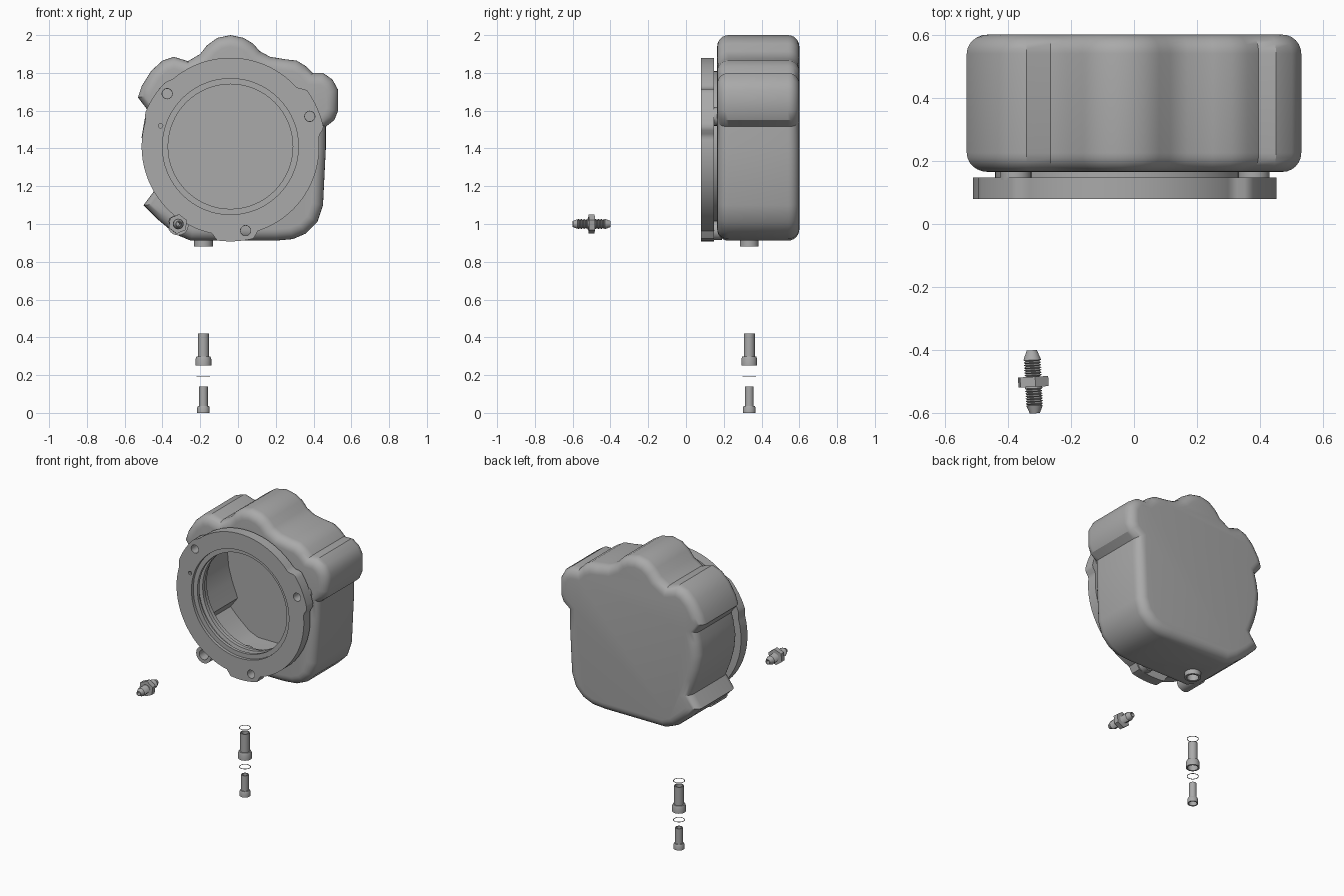
import bpy, bmesh, math
from mathutils import Vector

if "Cube" in bpy.data.objects:
    bpy.data.objects.remove(bpy.data.objects["Cube"])

grey = bpy.data.materials.new("plain grey")
grey.diffuse_color = (0.4, 0.4, 0.4, 1)
grey.use_nodes = True
grey.node_tree.nodes["Principled BSDF"].inputs["Base Color"].default_value = grey.diffuse_color


def make(name, verts, faces, loc=(0, 0, 0)):
    me = bpy.data.meshes.new(name)
    bm = bmesh.new()
    vs = [bm.verts.new(v) for v in verts]
    for f in faces:
        bm.faces.new([vs[i] for i in f])
    bmesh.ops.remove_doubles(bm, verts=bm.verts, dist=1e-5)
    bmesh.ops.recalc_face_normals(bm, faces=bm.faces)
    bm.to_mesh(me)
    bm.free()
    me.materials.append(grey)
    ob = bpy.data.objects.new(name, me)
    ob.location = loc
    bpy.context.collection.objects.link(ob)
    return ob


def lathe(name, prof, loc=(0, 0, 0), axis='Z', segs=32, phase=0.0):
    """Spin a closed (radius, height) profile around an axis."""
    n, verts, faces = len(prof), [], []
    for s in range(segs):
        a = phase + 2 * math.pi * s / segs
        for r, t in prof:
            c, d = r * math.cos(a), r * math.sin(a)
            verts.append((c, d, t) if axis == 'Z' else (c, t, d))
    for s in range(segs):
        for i in range(n):
            j, q = (i + 1) % n, (s + 1) % segs
            if prof[i][0] or prof[j][0]:
                faces.append((s * n + i, s * n + j, q * n + j, q * n + i))
    return make(name, verts, faces, loc)


def rod(name, r, t0, t1, loc, axis='Z', segs=32):
    return lathe(name, [(0, t0), (r, t0), (r, t1), (0, t1)], loc, axis, segs)


def tube(name, r, ri, t0, t1, loc, axis='Z', segs=32):
    return lathe(name, [(ri, t0), (r, t0), (r, t1), (ri, t1)], loc, axis, segs)


def loft(name, outline, layers):
    """Stack an (x, z) outline along y, each layer = (y, inset)."""
    n, verts, faces = len(outline), [], []
    pts = [Vector(p) for p in outline]
    for y, d in layers:
        for i, p in enumerate(pts):
            e1 = (p - pts[i - 1]).normalized()
            e2 = (pts[(i + 1) % n] - p).normalized()
            n1, n2 = Vector((e1.y, -e1.x)), Vector((e2.y, -e2.x))
            q = p + (n1 + n2) / (1 + n1.dot(n2)) * d
            verts.append((q.x, y, q.y))
    for k in range(len(layers) - 1):
        for i in range(n):
            j = (i + 1) % n
            faces.append((k * n + i, k * n + j, k * n + n + j, k * n + n + i))
    faces.append(tuple(range(n)))
    faces.append(tuple(range(len(verts) - n, len(verts))))
    return make(name, verts, faces)


def cut(ob, cutters):
    for c in cutters:
        m = ob.modifiers.new("cut", 'BOOLEAN')
        m.operation, m.solver, m.object = 'DIFFERENCE', 'EXACT', c
    bpy.context.view_layer.update()
    ev = ob.evaluated_get(bpy.context.evaluated_depsgraph_get())
    me = bpy.data.meshes.new_from_object(ev)
    ob.modifiers.clear()
    ob.data = me
    for c in cutters:
        bpy.data.objects.remove(c)


# housing: lobed outline (clockwise from the top), rounded front and back rims
outline = [(-.04, 2), (.03, 1.985), (.08, 1.955), (.115, 1.915), (.17, 1.885),
           (.25, 1.872), (.31, 1.865), (.36, 1.835), (.395, 1.8), (.45, 1.8),
           (.5, 1.765), (.53, 1.71), (.53, 1.6), (.51, 1.55), (.465, 1.515),
           (.465, 1.4), (.45, 1.1), (.42, 1.01), (.36, .95), (.29, .92), (.2, .912),
           (-.25, .912), (-.33, .945), (-.42, 1.02), (-.5, 1.1), (-.44, 1.18),
           (-.475, 1.27), (-.5, 1.36), (-.51, 1.46), (-.495, 1.55), (-.48, 1.605),
           (-.53, 1.67), (-.51, 1.73), (-.46, 1.81), (-.4, 1.865), (-.34, 1.885),
           (-.265, 1.862), (-.2, 1.9), (-.165, 1.945), (-.11, 1.985)]
R, Y0, Y1 = 0.06, 0.165, 0.6
arc = [(R * (1 - math.cos(a)), R * (1 - math.sin(a)))
       for a in [math.pi / 2 * k / 6 for k in range(7)]]
layers = [(Y0 + dy, ins) for dy, ins in arc]
layers += [(Y1 - dy, ins) for dy, ins in reversed(arc)]
CX, CZ = -0.04, 1.41
centre = (CX, 0, CZ)
outlet = (-0.183, 0.335, 0)
port = (-0.317, 0, 0.995)
housing = loft("housing", outline, layers)
cut(housing, [loft("cavity", outline, [(0.21, 0.04), (0.56, 0.04)]),
              rod("opening", 0.35, 0.0, 0.3, centre, 'Y', 64),
              rod("outlet_hole", 0.042, 0.85, 1.0, outlet),
              rod("port_hole", 0.04, 0.05, 0.19, port, 'Y')])

# front flange: disc with three bolt tabs (centre angle, half width, height)
tabs = [(-87, 15, 0.032), (24, 17, 0.033), (147, 16, 0.015)]
ring = []
for k in range(180):
    a = 90 - 2 * k
    r = 0.47
    for c, w, h in tabs:
        off = abs((a - c + 180) % 360 - 180)
        r += h * max(0, min(1, (w - off) / 4))
    ring.append((CX + r * math.cos(math.radians(a)), CZ + r * math.sin(math.radians(a))))
flange = loft("front_flange", ring, [(0.08, 0), (0.148, 0)])
bolts = [(0.04, 0, 0.965), (0.38, 0, 1.57), (-0.375, 0, 1.69)]
cut(flange, [rod("bore", 0.36, 0.0, 0.3, centre, 'Y', 64),
             rod("vent", 0.012, 0.0, 0.3, (-0.41, 0, 1.52), 'Y', 12)]
    + [rod("bolt_hole", 0.027, 0.0, 0.3, b, 'Y', 24) for b in bolts])

# neck with a grooved bore joining flange and housing
lathe("neck", [(.40, .10), (.33, .10), (.33, .12), (.352, .125), (.352, .15),
               (.33, .155), (.33, .18), (.345, .185), (.345, .22), (.40, .22)],
      centre, 'Y', 64)
for b in bolts:
    tube("bolt_boss", 0.05, 0.026, 0.14, 0.19, b, 'Y', 24)

# threaded port on the front and outlet tube underneath
tube("front_port", 0.055, 0.032, 0.09, 0.23, port, 'Y')
tube("bottom_outlet", 0.05, 0.036, 0.88, 0.98, outlet)

# loose threaded nipple: pointed ends, thread ridges, hexagon collar
prof = [(.012, -.1), (.016, -.1), (.026, -.075)]
for s in (-1, 1):
    base = -.073 if s < 0 else .017
    for k in range(7):
        prof += [(.021, base + k * .008), (.028, base + k * .008 + .004)]
prof += [(.026, .075), (.016, .1), (.012, .1)]
nipple_at = (-0.319, -0.5, 1.0)
nipple = lathe("threaded_nipple", prof, nipple_at, 'Y', 24)
collar = lathe("hex_collar", [(.02, -.016), (.052, -.016), (.052, .016), (.02, .016)],
               nipple_at, 'Y', 6, 0.4)
nipple.rotation_euler.z = collar.rotation_euler.z = 0.05

# stepped sleeves and thin washers below the outlet
lathe("large_sleeve", [(.022, .42), (.022, .29), (.032, .29), (.032, .25), (.042, .25),
                       (.042, .285), (.037, .298), (.029, .298), (.029, .42)], outlet)
lathe("small_sleeve", [(.016, .14), (.016, .03), (.025, .03), (.025, 0), (.033, 0),
                       (.033, .028), (.029, .037), (.023, .037), (.023, .14)], outlet)
tube("upper_washer", 0.036, 0.032, 0.451, 0.453, outlet)
tube("lower_washer", 0.036, 0.032, 0.19, 0.192, outlet)

# smooth shading with crisp edges
bpy.ops.object.select_all(action='SELECT')
bpy.context.view_layer.objects.active = housing
bpy.ops.object.shade_smooth_by_angle(angle=math.radians(30))
